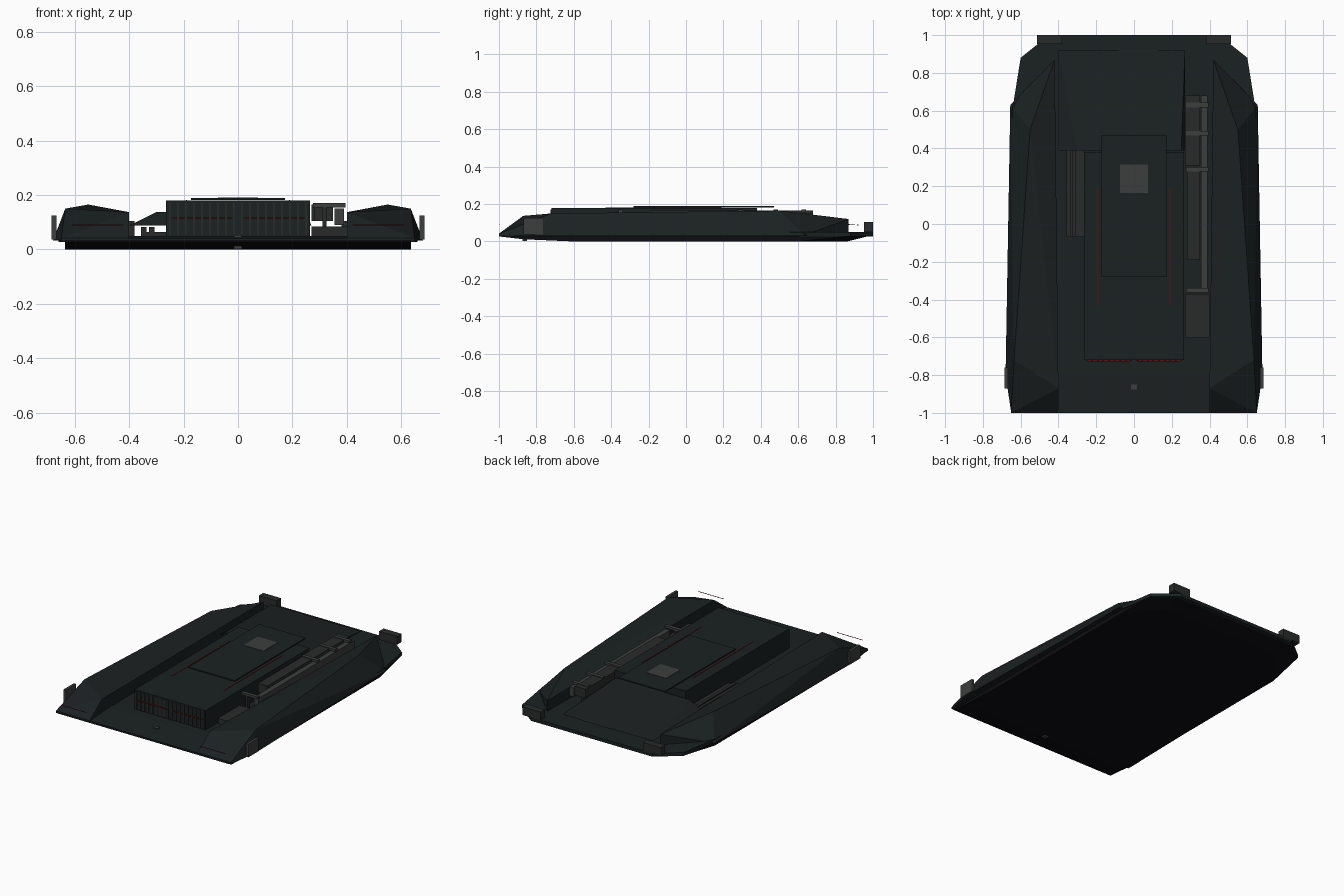
import bpy, bmesh

if "Cube" in bpy.data.objects:
    bpy.data.objects.remove(bpy.data.objects["Cube"])


def make_mat(name, rgb):
    m = bpy.data.materials.new(name)
    m.diffuse_color = (*rgb, 1)
    m.use_nodes = True
    m.node_tree.nodes["Principled BSDF"].inputs["Base Color"].default_value = m.diffuse_color
    return m


DARK = make_mat("dark_hull", (0.011, 0.015, 0.016))
BLACK = make_mat("black_keel", (0.004, 0.004, 0.006))
TRIM = make_mat("dark_trim", (0.022, 0.024, 0.024))
GREY = make_mat("grey_fitting", (0.045, 0.047, 0.047))
RED = make_mat("red_light", (0.12, 0.005, 0.004))


def finish(name, bm, mat, mirror=False):
    bmesh.ops.recalc_face_normals(bm, faces=bm.faces)
    me = bpy.data.meshes.new(name)
    bm.to_mesh(me)
    bm.free()
    me.materials.append(mat)
    ob = bpy.data.objects.new(name, me)
    bpy.context.collection.objects.link(ob)
    if mirror:
        ob.modifiers.new("mirror", 'MIRROR').use_axis[0] = True
    return ob


def hull(name, pts, mat, mirror=False):
    bm = bmesh.new()
    for p in pts:
        bm.verts.new(p)
    bmesh.ops.convex_hull(bm, input=bm.verts)
    return finish(name, bm, mat, mirror)


def box(name, x, y, z, mat, mirror=False):
    pts = [(a, b, c) for a in x for b in y for c in z]
    return hull(name, pts, mat, mirror)


def both(pts):
    return [(s * x, y, z) for x, y, z in pts for s in (1, -1)]


# lower keel, curving up at nose and tail
hull("keel", both([(.635, -1, .027), (.635, -.87, .012), (.635, -.6, 0), (.635, .6, 0),
                   (.58, .7, 0), (.45, .86, 0), (.6, .88, .03), (.46, .98, .03), (.635, .62, .035),
                   (.635, -1, .035)]), BLACK)

# main floor slab
outline = [(.65, -1), (.66, -.8), (.645, .6), (.6, .7), (.6, .88), (.48, .96), (.45, 1)]
hull("floor_slab", both([(x, y, z) for x, y in outline
                         for z in (.028, .04 if y < -.9 else .05)]), DARK)

# faceted side pods
pod = [(x, y, .033) for x, y in [(.40, -1), (.65, -1), (.68, -.8), (.655, .63), (.42, .87)]]
pod += [(.40, -1, .042), (.65, -1, .042), (.40, -.87, .137), (.635, -.72, .15),
        (.55, .5, .165), (.42, .87, .12)]
hull("side_pod", pod, DARK, True)

# corner fittings
box("front_corner_block", (.668, .686), (-.87, -.76), (.037, .125), GREY, True)
box("rear_corner_block", (.38, .513), (.953, 1), (.05, .105), TRIM, True)

# centre housing with roof plate and hatch
box("centre_housing", (-.264, .264), (-.72, .38), (.045, .18), DARK)
box("roof_plate", (-.172, .172), (-.28, .47), (.182, .189), DARK)
box("roof_hatch", (-.074, .074), (.165, .315), (.186, .191), GREY)

# rear sloping deck
hull("rear_deck", [(-.40, .92, .088), (.27, .92, .088), (.27, .39, .088), (-.40, .39, .088),
                   (-.30, .39, .137), (.25, .39, .137)], DARK)
box("rear_light", (-.08, .13), (.915, .922), (.086, .091), GREY)

# front grille slats
for i in range(18):
    x = -.25 + i * .5 / 17
    box("grille_slat", (x - .004, x + .004), (-.724, -.719), (.055, .172), TRIM)

# red light strips
box("grille_light", (.02, .245), (-.728, -.72), (.113, .117), RED, True)
box("pod_light", (.42, .61), (-1, -.998), (.088, .091), RED, True)
box("roof_light", (.187, .192), (-.43, .19), (.179, .182), RED, True)

# machinery in the right channel
box("channel_tray", (.27, .40), (-.60, -.37), (.05, .085), TRIM)
box("channel_rail", (.355, .39), (-.34, .68), (.09, .15), GREY)
box("channel_unit_front", (.28, .35), (-.19, .28), (.105, .165), TRIM)
box("channel_unit_rear", (.27, .35), (.31, .68), (.105, .165), TRIM)
for y in (-.35, .29, .48, .63):
    box("channel_bracket", (.275, .395), (y - .012, y + .012), (.155, .17), GREY)
    box("channel_post", (.31, .325), (y - .012, y + .012), (.05, .155), TRIM)

# rails in the left channel
box("left_tray", (-.35, -.264), (-.07, .39), (.05, .065), TRIM)
for x in (-.347, -.317):
    box("left_rail", (x - .01, x + .01), (-.07, .39), (.05, .082), TRIM)

# nose sensor pin
box("nose_sensor", (-.015, .015), (-.875, -.85), (.002, .053), GREY)
